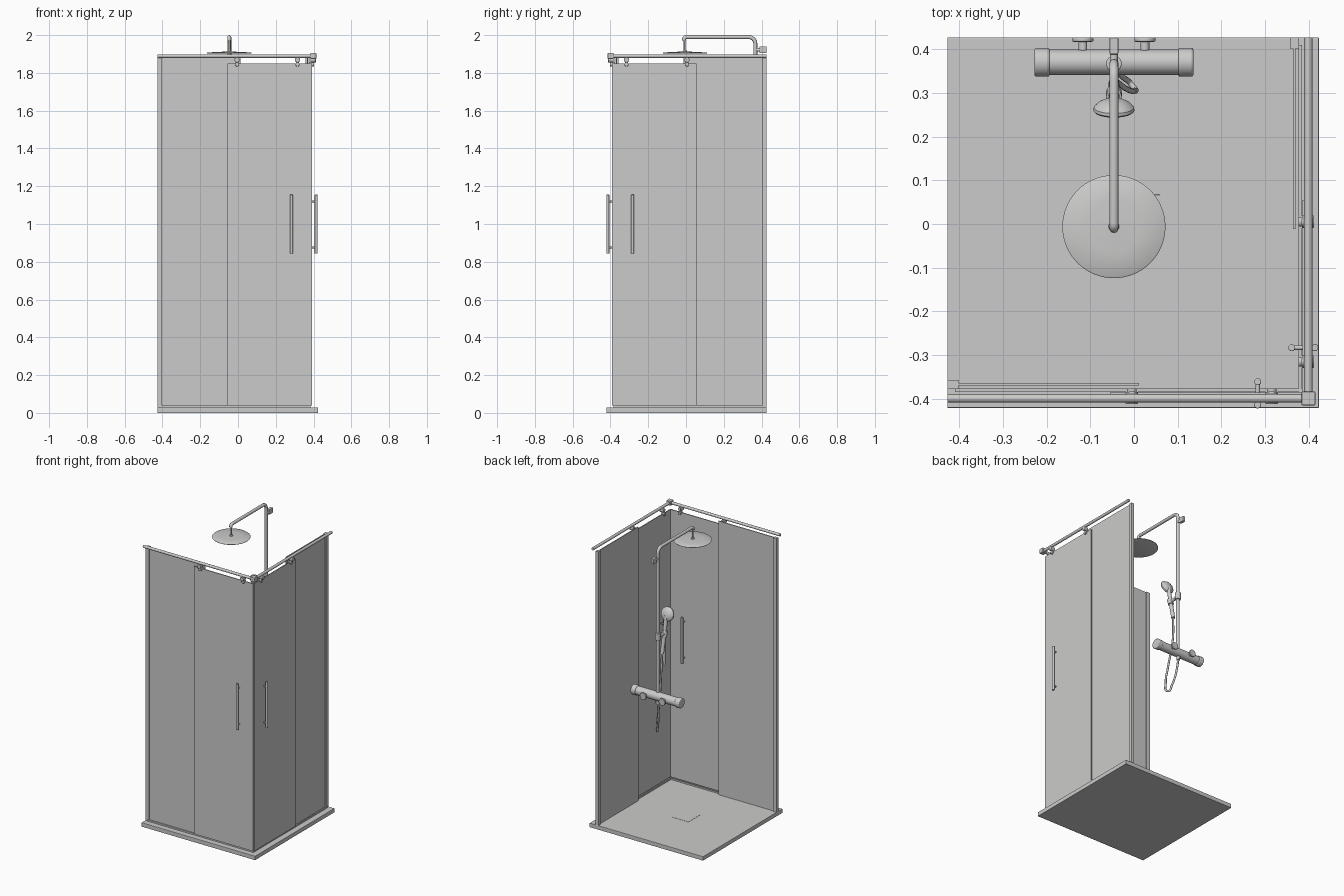
import bpy, math
from mathutils import Vector

if "Cube" in bpy.data.objects:
    bpy.data.objects.remove(bpy.data.objects["Cube"])

mat = bpy.data.materials.new("light_grey")
mat.diffuse_color = (0.6, 0.6, 0.595, 1)
mat.use_nodes = True
mat.node_tree.nodes["Principled BSDF"].inputs["Base Color"].default_value = mat.diffuse_color


def finish(ob, name, smooth=False):
    ob.name = name
    ob.data.materials.clear()
    ob.data.materials.append(mat)
    if smooth:
        bpy.ops.object.select_all(action='DESELECT')
        ob.select_set(True)
        bpy.context.view_layer.objects.active = ob
        bpy.ops.object.shade_smooth_by_angle(angle=math.radians(35))
    return ob


def box(name, lo, hi, bevel=0):
    lo, hi = Vector(lo), Vector(hi)
    bpy.ops.mesh.primitive_cube_add(size=1, location=(lo + hi) / 2)
    ob = bpy.context.object
    ob.scale = [abs(c) for c in hi - lo]
    bpy.ops.object.transform_apply(location=False, rotation=False, scale=True)
    if bevel:
        m = ob.modifiers.new("bevel", 'BEVEL')
        m.width, m.segments = bevel, 2
    return finish(ob, name)


def rod(name, a, b, r, bevel=0, sides=24):
    a, b = Vector(a), Vector(b)
    bpy.ops.mesh.primitive_cylinder_add(vertices=sides, radius=r, depth=(b - a).length,
                                        location=(a + b) / 2)
    ob = bpy.context.object
    ob.rotation_mode = 'QUATERNION'
    ob.rotation_quaternion = (b - a).to_track_quat('Z', 'Y')
    if bevel:
        m = ob.modifiers.new("bevel", 'BEVEL')
        m.width, m.segments, m.limit_method = bevel, 3, 'ANGLE'
    return finish(ob, name, True)


def tube(name, pts, r, kind='POLY'):
    cu = bpy.data.curves.new(name, 'CURVE')
    cu.dimensions = '3D'
    cu.bevel_depth, cu.bevel_resolution, cu.use_fill_caps = r, 4, True
    if kind == 'POLY':
        sp = cu.splines.new('POLY')
        sp.points.add(len(pts) - 1)
        for p, co in zip(sp.points, pts):
            p.co = (*co, 1)
    else:
        sp = cu.splines.new('BEZIER')
        sp.bezier_points.add(len(pts) - 1)
        for p, co in zip(sp.bezier_points, pts):
            p.co = co
            p.handle_left_type = p.handle_right_type = 'AUTO'
    ob = bpy.data.objects.new(name, cu)
    bpy.context.collection.objects.link(ob)
    bpy.ops.object.select_all(action='DESELECT')
    ob.select_set(True)
    bpy.context.view_layer.objects.active = ob
    bpy.ops.object.convert(target='MESH')
    return finish(bpy.context.object, name, True)


def lathe(name, profile, loc, axis, steps=48):
    # profile of (radius, height) spun round an axis
    verts, faces, n = [], [], len(profile)
    for i in range(steps):
        a = 2 * math.pi * i / steps
        verts += [(r * math.cos(a), r * math.sin(a), z) for r, z in profile]
    for i in range(steps):
        j = (i + 1) % steps
        faces += [(i * n + k, j * n + k, j * n + k + 1, i * n + k + 1) for k in range(n - 1)]
    faces.append([i * n for i in reversed(range(steps))])
    faces.append([i * n + n - 1 for i in range(steps)])
    me = bpy.data.meshes.new(name)
    me.from_pydata(verts, [], faces)
    ob = bpy.data.objects.new(name, me)
    bpy.context.collection.objects.link(ob)
    ob.location = loc
    ob.rotation_mode = 'QUATERNION'
    ob.rotation_quaternion = Vector(axis).to_track_quat('Z', 'Y')
    return finish(ob, name, True)


# tray with square drain cover
box("shower_tray", (-0.427, -0.421, 0), (0.423, 0.427, 0.028), 0.002)
box("drain_cover", (-0.066, -0.061, 0.026), (0.060, 0.067, 0.0295), 0.001)

# two matching glazed sides: front, and the same mirrored over the corner diagonal
for side in ("front", "right"):
    def P(x, y, z):
        return (x, y, z) if side == "front" else (-y, -x, z)

    def sbox(name, lo, hi, bevel=0):
        return box(f"{side}_{name}", P(*lo), P(*hi), bevel)

    def srod(name, a, b, r, bevel=0, sides=20):
        return rod(f"{side}_{name}", P(*a), P(*b), r, bevel, sides)

    sbox("wall_profile", (-0.427, -0.378, 0.028), (-0.402, -0.357, 1.88))
    sbox("fixed_glass", (-0.41, -0.370, 0.028), (0.012, -0.364, 1.88))
    sbox("sliding_door", (-0.055, -0.392, 0.04), (0.382, -0.386, 1.85))
    sbox("door_seal", (0.378, -0.393, 0.04), (0.386, -0.385, 1.85))
    sbox("bottom_guide", (-0.41, -0.376, 0.026), (0.385, -0.384, 0.038))
    srod("top_rail", (-0.427, -0.399, 1.889), (0.399, -0.399, 1.889), 0.0095)
    # hangers with rollers
    for x in (-0.005, 0.315):
        srod("roller", (x, -0.412, 1.869), (x, -0.384, 1.869), 0.014, 0.002)
        srod("hanger_clamp", (x, -0.402, 1.845), (x, -0.376, 1.845), 0.011, 0.002)
        sbox("hanger_plate", (x - 0.007, -0.387, 1.84), (x + 0.007, -0.383, 1.88))
    # handle bars on both faces of the door
    for y in (-0.414, -0.361):
        srod("handle_bar", (0.283, y, 0.843), (0.283, y, 1.155), 0.008, 0.002)
    for z in (0.875, 1.12):
        srod("handle_post", (0.283, -0.414, z), (0.283, -0.361, z), 0.005)
box("rail_corner_block", (0.383, -0.415, 1.874), (0.415, -0.383, 1.905), 0.003)

# thermostatic mixer bar
X, Y, Z = -0.046, 0.370, 0.99
rod("mixer_body", (-0.2, Y, Z), (0.107, Y, Z), 0.029, 0.002, 32)
for s, name in ((-1, "left_mixer_knob"), (1, "right_mixer_knob")):
    rod(name, (X + s * 0.147, Y, Z), (X + s * 0.182, Y, Z), 0.033, 0.005, 32)
for x in (-0.117, 0.025):
    rod("wall_connector", (x, Y, Z), (x, 0.425, Z), 0.010)
    rod("wall_flange", (x, 0.417, Z), (x, 0.427, Z), 0.024, 0.003, 32)

# riser pipe and overhead arm with rounded bends
R, yr, zt = 0.035, 0.367, 1.9895
path = [(X, yr, Z)]
path += [(X, yr - R + R * math.cos(a), zt - R + R * math.sin(a))
         for a in [math.pi / 2 * i / 8 for i in range(9)]]
path += [(X, 0.002 - 0.012 * math.sin(a), zt - 0.012 + 0.012 * math.cos(a))
         for a in [math.pi / 2 * i / 6 for i in range(7)]]
path.append((X, -0.010, 1.972))
tube("riser_and_arm", path, 0.0105)
rod("head_stalk", (X, -0.008, 1.908), (X, -0.008, 1.98), 0.005)
rod("riser_wall_bracket", (X, yr, 1.922), (X, 0.427, 1.922), 0.009)
box("riser_wall_plate", (X - 0.010, 0.388, 1.905), (X + 0.010, 0.427, 1.940), 0.003)

# overhead rain shower
lathe("rain_head", [(0.112, 0), (0.117, 0.002), (0.118, 0.004), (0.115, 0.006),
                    (0.06, 0.009), (0.012, 0.011), (0.010, 0.016)],
      (X, -0.006, 1.902), (0, 0, 1), 64)

# hand shower, its holder and hose
face = Vector((0, -0.95, -0.3)).normalized()
lathe("hand_shower_head", [(0.020, -0.022), (0.036, -0.014), (0.046, -0.004),
                           (0.047, 0.003), (0.043, 0.007)],
      (X, 0.263, 1.505), face, 40)
tube("hand_shower_handle", [(X, 0.277, 1.50), (X, 0.29, 1.42), (X, 0.322, 1.26)], 0.0125)
rod("slider_clamp", (X, yr, 1.37), (X, yr, 1.42), 0.018, 0.003)
rod("slider_arm", (X, yr, 1.395), (X, 0.300, 1.385), 0.010)
rod("slider_cradle", (X, 0.291, 1.405), (X, 0.301, 1.365), 0.018, 0.002)
tube("shower_hose", [(X, 0.322, 1.26), (-0.04, 0.325, 1.1), (-0.015, 0.308, 0.9),
                     (0.0, 0.305, 0.79), (-0.005, 0.318, 0.725), (-0.025, 0.336, 0.77),
                     (X, 0.362, 0.9), (X, Y, 0.965)], 0.0065, 'BEZIER')
rod("hose_outlet", (X, Y, 0.94), (X, Y, Z), 0.011)
